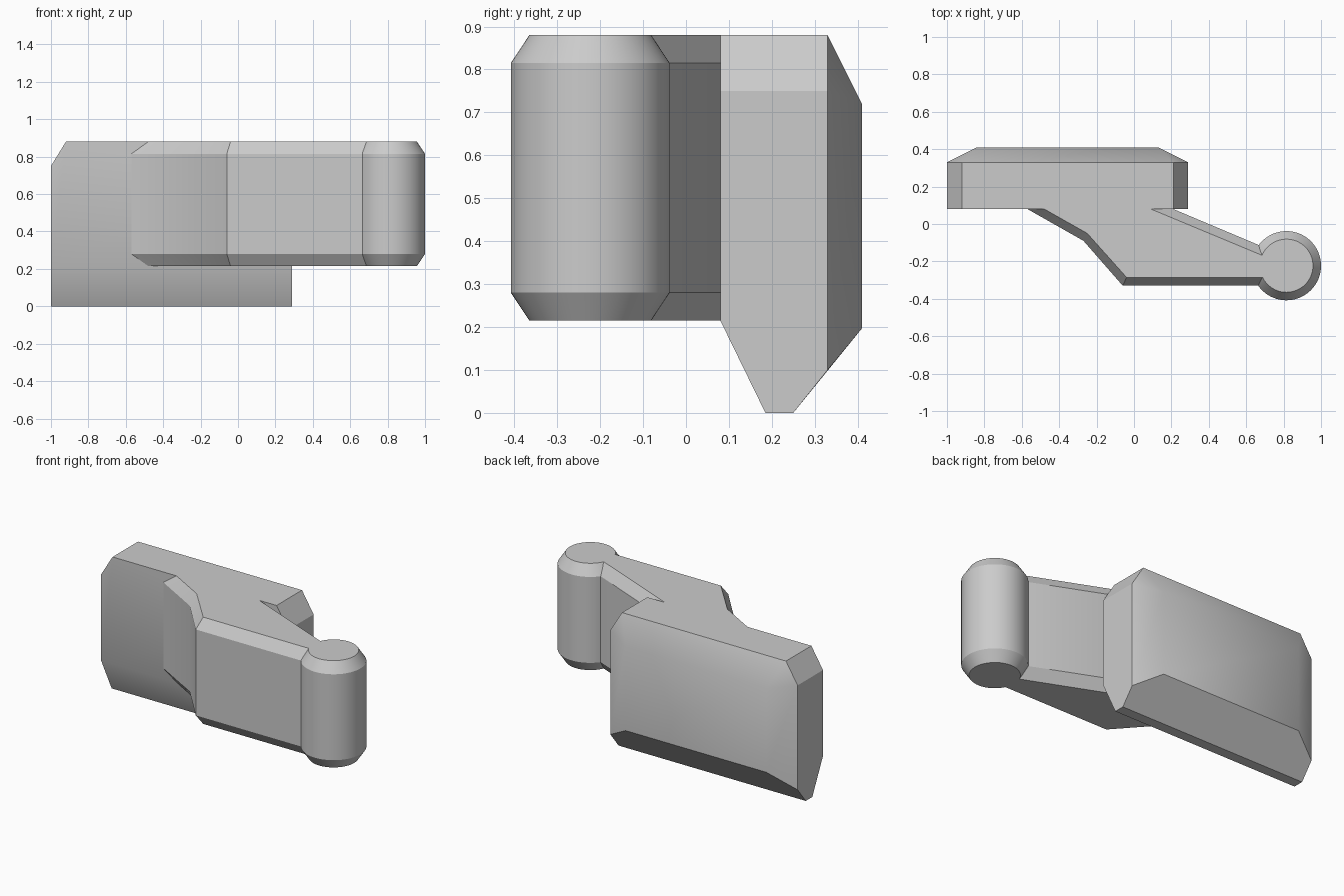
import bpy
import bmesh
import math

cube = bpy.data.objects.get("Cube")
if cube:
    bpy.data.objects.remove(cube, do_unlink=True)

grey = bpy.data.materials.new("plain grey")
grey.use_nodes = True
grey.diffuse_color = (0.6, 0.6, 0.6, 1)
grey.node_tree.nodes["Principled BSDF"].inputs["Base Color"].default_value = (0.6, 0.6, 0.6, 1)

TOP, BOTTOM, CHAMFER = 0.88, 0.215, 0.065


def finish(name, bm):
    """Turn a bmesh into a grey object with smooth shading and sharp edges."""
    bmesh.ops.recalc_face_normals(bm, faces=bm.faces)
    mesh = bpy.data.meshes.new(name)
    bm.to_mesh(mesh)
    bm.free()
    mesh.materials.append(grey)
    obj = bpy.data.objects.new(name, mesh)
    bpy.context.collection.objects.link(obj)
    bpy.ops.object.select_all(action="DESELECT")
    obj.select_set(True)
    bpy.context.view_layer.objects.active = obj
    bpy.ops.object.shade_smooth_by_angle(angle=math.radians(30))
    return obj


def chamfered_prism(name, outer, inner):
    """Upright prism whose top and bottom narrow from outer to inner outline."""
    bm = bmesh.new()
    levels = [(inner, BOTTOM), (outer, BOTTOM + CHAMFER),
              (outer, TOP - CHAMFER), (inner, TOP)]
    rings = [[bm.verts.new((x, y, z)) for x, y in line] for line, z in levels]
    count = len(outer)
    for low, high in zip(rings, rings[1:]):
        for i in range(count):
            j = (i + 1) % count
            bm.faces.new((low[i], low[j], high[j], high[i]))
    bm.faces.new(rings[0])
    bm.faces.new(rings[-1])
    return finish(name, bm)


def circle(radius, segments=64):
    turn = 2 * math.pi / segments
    return [(0.815 + radius * math.cos(i * turn), -0.223 + radius * math.sin(i * turn))
            for i in range(segments)]


# Mounting plate: mirrored hull with clipped top corners and tapered back
MIDDLE = -0.355
half_points = [  # half width, y, z
    (0.645, 0.08, BOTTOM), (0.645, 0.08, 0.75), (0.565, 0.08, TOP),
    (0.645, 0.185, 0), (0.645, 0.25, 0),
    (0.645, 0.33, 0.1), (0.645, 0.33, 0.75), (0.565, 0.33, TOP),
    (0.485, 0.41, 0.197), (0.485, 0.41, 0.72),
]
bm = bmesh.new()
for half, y, z in half_points:
    for side in (-1, 1):
        bm.verts.new((MIDDLE + side * half, y, z))
bmesh.ops.convex_hull(bm, input=bm.verts)
bmesh.ops.dissolve_limit(bm, angle_limit=math.radians(2), verts=bm.verts, edges=bm.edges)
finish("mounting_plate", bm)

# Cranked arm, running from the plate into the end post
chamfered_prism(
    "arm",
    [(-0.57, 0.08), (-0.27, -0.09), (-0.06, -0.33), (0.78, -0.33), (0.78, -0.16), (0.21, 0.08)],
    [(-0.48, 0.08), (-0.25, -0.05), (-0.04, -0.285), (0.78, -0.285), (0.78, -0.207), (0.09, 0.08)],
)

# Round post at the end of the arm
chamfered_prism("end_post", circle(0.185), circle(0.142))
